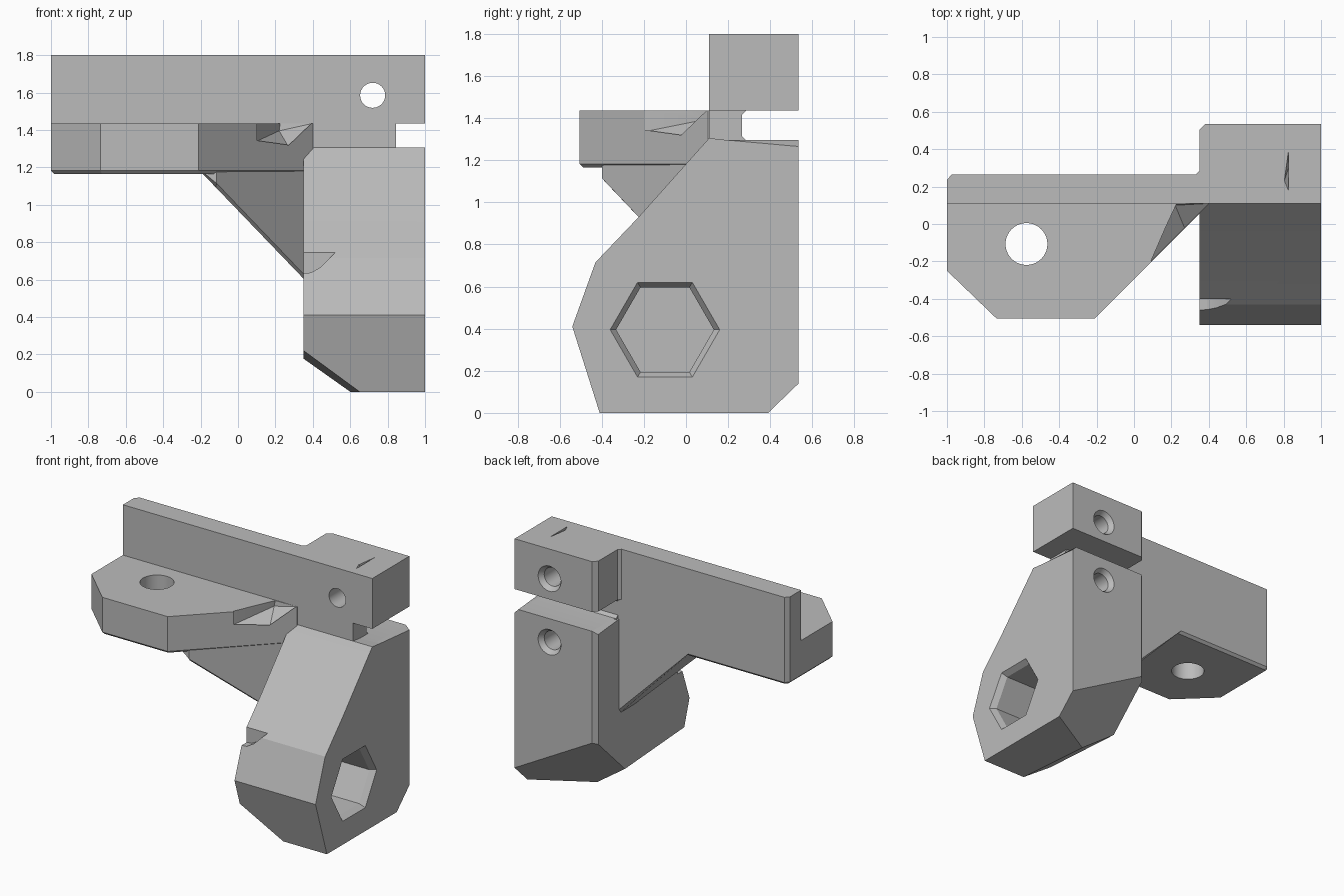
import bpy, bmesh, math
from mathutils import Vector

if "Cube" in bpy.data.objects:
    bpy.data.objects.remove(bpy.data.objects["Cube"], do_unlink=True)

grey = bpy.data.materials.new("plain_grey")
grey.use_nodes = True
GREY = (0.5, 0.5, 0.5, 1)
grey.diffuse_color = GREY
grey.node_tree.nodes["Principled BSDF"].inputs["Base Color"].default_value = GREY


def finish(name, bm):
    bmesh.ops.recalc_face_normals(bm, faces=bm.faces)
    mesh = bpy.data.meshes.new(name)
    bm.to_mesh(mesh)
    bm.free()
    mesh.materials.append(grey)
    ob = bpy.data.objects.new(name, mesh)
    bpy.context.collection.objects.link(ob)
    return ob


def prism(points, axis, lo, hi):
    """Extrude a closed 2D profile along an axis."""
    place = {"x": lambda a, b, h: (h, a, b),
             "y": lambda a, b, h: (a, h, b),
             "z": lambda a, b, h: (a, b, h)}[axis]
    bm = bmesh.new()
    rings = [[bm.verts.new(place(a, b, h)) for a, b in points] for h in (lo, hi)]
    for ring in rings:
        bm.faces.new(ring)
    n = len(points)
    for i in range(n):
        j = (i + 1) % n
        bm.faces.new((rings[0][i], rings[0][j], rings[1][j], rings[1][i]))
    bmesh.ops.recalc_face_normals(bm, faces=bm.faces)
    return bm


def slice_off(bm, point, normal):
    """Remove everything on the normal's side of a plane and cap it."""
    cut = bmesh.ops.bisect_plane(bm, geom=bm.verts[:] + bm.edges[:] + bm.faces[:],
                                 plane_co=point, plane_no=normal, clear_outer=True)
    edges = [e for e in cut["geom_cut"] if isinstance(e, bmesh.types.BMEdge)]
    bmesh.ops.contextual_create(bm, geom=edges)
    bmesh.ops.recalc_face_normals(bm, faces=bm.faces)


def chamfer(bm, width, rule):
    edges = [e for e in bm.edges if rule(e.verts[0].co, e.verts[1].co)]
    bmesh.ops.bevel(bm, geom=edges, offset=width, segments=1, affect="EDGES")


def hull(points):
    bm = bmesh.new()
    for p in points:
        bm.verts.new(p)
    bmesh.ops.convex_hull(bm, input=bm.verts[:])
    return bm


def loft(sections, sides, axis, a, b):
    """Stack of (position, radius) rings along an axis, centred on a, b."""
    bm = bmesh.new()
    rings = []
    for h, r in sections:
        ring = []
        for i in range(sides):
            t = 2 * math.pi * i / sides
            u, v = a + r * math.cos(t), b + r * math.sin(t)
            co = {"x": (h, u, v), "y": (u, h, v), "z": (u, v, h)}[axis]
            ring.append(bm.verts.new(co))
        rings.append(ring)
    for lower, upper in zip(rings, rings[1:]):
        for i in range(sides):
            j = (i + 1) % sides
            bm.faces.new((lower[i], lower[j], upper[j], upper[i]))
    bm.faces.new(rings[0])
    bm.faces.new(rings[-1])
    return bm


def carve(ob, cutter_bm):
    cutter = finish("cutter", cutter_bm)
    cutter.hide_render = True
    mod = ob.modifiers.new("cut", "BOOLEAN")
    mod.operation, mod.solver, mod.object = "DIFFERENCE", "EXACT", cutter
    bpy.context.view_layer.objects.active = ob
    bpy.ops.object.modifier_apply(modifier=mod.name)
    bpy.data.objects.remove(cutter, do_unlink=True)


# Upper bar with the thick clamp block at its left end
bar = finish("upper_bar", prism(
    [(-1, .11), (1, .11), (1, .535), (.38, .535), (.35, .505), (.35, .285),
     (.33, .265), (-.975, .265), (-1, .235)], "z", 1.435, 1.8))
carve(bar, loft([(0, .067), (.5, .067), (.54, .095)], 32, "y", .72, 1.585))
carve(bar, hull([(.825, .4, 1.81), (.8, .22, 1.81), (.825, .16, 1.81),
                 (.827, .3, 1.74)]))

# Mounting flange with a bolt hole and a chamfered underside
bm = prism([(-1, .235), (-1, -.25), (-.735, -.505), (-.21, -.505), (.4, .105),
            (.4, .265), (-.975, .265)], "z", 1.165, 1.435)
chamfer(bm, .018, lambda p, q: p.z < 1.2 and q.z < 1.2)
flange = finish("mounting_flange", bm)
carve(flange, loft([(1, .112), (1.6, .112)], 40, "z", -.575, -.107))
carve(flange, hull([(.09, -.2, 1.335), (.22, .1, 1.395), (.27, -.02, 1.31),
                    (.4, .11, 1.435), (.09, -.2, 1.5), (.235, .11, 1.5),
                    (.31, -.08, 1.5), (.4, .1, 1.5)]))

# Sloped gusset below the flange
bm = prism([(-.22, -.4), (-.115, -.4), (.36, .07), (.36, .265), (-.22, .265)],
           "z", .4, 1.2)
slope = Vector((-1.04, 0, -1)).normalized()
corner = Vector((.355, 0, .6))
slice_off(bm, corner, slope)
chamfer(bm, .02, lambda p, q: abs((p - corner).dot(slope)) < .001
        and abs((q - corner).dot(slope)) < .001 and abs(p.x - q.x) > .1)
finish("gusset", bm)

# Neck joining the bar to the body, leaving the clamp slot open
finish("neck", prism([(.35, .11), (.845, .11), (.845, .265), (.35, .265)],
                     "z", 1.22, 1.45))
for z, side in ((1.295, 1), (1.435, -1)):
    finish("neck_fillet", prism([(.26, z - side * .01), (.285, z - side * .01),
                                 (.285, z), (.26, z + side * .025)],
                                "x", .36, .845))

# Main body
bm = prism([(-.41, 0), (.6, 0), (.535, .1), (.535, 1.295), (.2, 1.295), (.11, 1.305),
            (-.225, .93), (-.43, .715), (-.54, .41)], "x", .35, 1)
for v in bm.verts:
    v.co.y = min(v.co.y, .535)
chamfer(bm, .03, lambda p, q: min(p.z, q.z) > 1.29 and min(p.y, q.y) > .19
        and abs(p.x - q.x) < .01)
chamfer(bm, .03, lambda p, q: max(p.x, q.x) < .36 and min(p.y, q.y) > .53
        and abs(p.z - q.z) > .5)
slice_off(bm, (1, .39, 0), (-.575, 1, -1.036))
a, b, c = Vector((.65, -.41, 0)), Vector((.6, .16, 0)), Vector((.35, -.48, .22))
side_normal = (b - a).cross(c - a)
if side_normal.z > 0:
    side_normal.negate()
slice_off(bm, a, side_normal)
body = finish("main_body", bm)

# Hexagonal nut pocket, rear screw hole and small corner relief
carve(body, loft([(.55, .232), (.96, .232), (1, .26), (1.02, .274)], 6, "x", -.1, .395))
carve(body, loft([(.12, .067), (.5, .067), (.54, .095)], 32, "y", .72, 1.125))
carve(body, prism([(.3, .745), (.52, .745), (.44, .665), (.39, .637), (.3, .63)],
                  "y", -.7, -.4))

# Smooth the round holes, keep hard edges
for ob in (bar, flange, body):
    bpy.ops.object.select_all(action="DESELECT")
    ob.select_set(True)
    bpy.context.view_layer.objects.active = ob
    bpy.ops.object.shade_smooth_by_angle(angle=math.radians(20))
